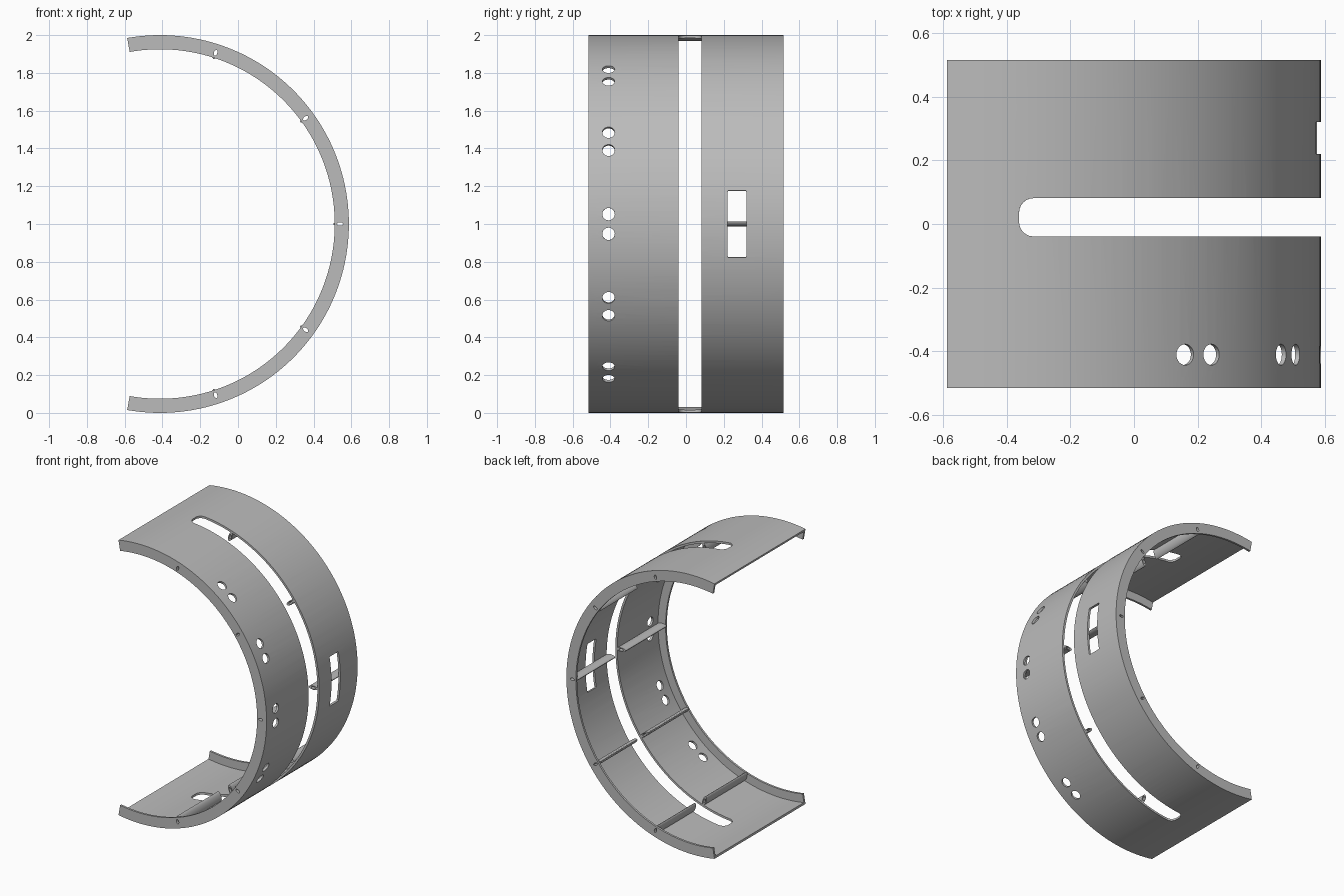
import bpy, bmesh
from math import sin, cos, pi, radians, sqrt
from mathutils import Vector

cube = bpy.data.objects.get("Cube")
if cube:
    bpy.data.objects.remove(cube, do_unlink=True)

AXIS_X, AXIS_Z = -0.413, 1.0      # axis of the curved shell
R_OUT, SKIN, R_FLANGE = 1.0, 0.015, 0.925
HALF_Y, HALF_ARC = 0.515, 100
SLOT_Y, SLOT_HALF, SLOT_ARC, CORNER = 0.021, 0.06, 87, 0.045
RIB_R = 0.953
RIB_ANGLES = [-72, -36, 0, 36, 72]

grey = bpy.data.materials.new("Matte grey")
grey.use_nodes = True
colour = (0.5, 0.5, 0.5, 1)
grey.diffuse_color = colour
grey.node_tree.nodes["Principled BSDF"].inputs["Base Color"].default_value = colour


def polar(r, degrees, y):
    a = radians(degrees)
    return Vector((AXIS_X + r * cos(a), y, AXIS_Z + r * sin(a)))


def loft(bm, rings):
    """Closed solid through a list of equal-length rings."""
    loops = [[bm.verts.new(p) for p in ring] for ring in rings]
    n = len(loops[0])
    faces = [bm.faces.new(loops[0]), bm.faces.new(loops[-1][::-1])]
    for a, b in zip(loops, loops[1:]):
        for i in range(n):
            j = (i + 1) % n
            faces.append(bm.faces.new((a[j], a[i], b[i], b[j])))
    bmesh.ops.recalc_face_normals(bm, faces=faces)


def make(name, bm):
    mesh = bpy.data.meshes.new(name)
    bm.to_mesh(mesh)
    bm.free()
    ob = bpy.data.objects.new(name, mesh)
    bpy.context.collection.objects.link(ob)
    mesh.materials.append(grey)
    return ob


def activate(ob):
    bpy.ops.object.select_all(action='DESELECT')
    ob.select_set(True)
    bpy.context.view_layer.objects.active = ob


def cut(ob, cutter):
    mod = ob.modifiers.new("Cut", 'BOOLEAN')
    mod.operation, mod.solver, mod.object = 'DIFFERENCE', 'EXACT', cutter
    activate(ob)
    bpy.ops.object.modifier_apply(modifier=mod.name)
    bpy.data.objects.remove(cutter, do_unlink=True)


def smooth(ob):
    activate(ob)
    bpy.ops.object.shade_smooth_by_angle(angle=radians(30))


def arc_box(bm, angles, y, half):
    """Curved box through the skin; half gives its half width at an angle."""
    rings = []
    for a in angles:
        h = half(a)
        rings.append([polar(r, a, y + s) for r, s in
                      ((0.95, -h), (1.06, -h), (1.06, h), (0.95, h))])
    loft(bm, rings)


def oval(angle, y, radial, tangential, count=20):
    """Ellipse across the y axis, centred on a rib."""
    centre = polar(RIB_R, angle, y)
    a = radians(angle)
    out, along = Vector((cos(a), 0, sin(a))), Vector((-sin(a), 0, cos(a)))
    return [centre + out * radial * cos(t) + along * tangential * sin(t)
            for t in (2 * pi * i / count for i in range(count))]


# Shell: channel section swept round the arc
bm = bmesh.new()
lip, skin = HALF_Y - SKIN, R_OUT - SKIN
section = [(R_OUT, -HALF_Y), (R_OUT, HALF_Y), (R_FLANGE, HALF_Y), (R_FLANGE, lip),
           (skin, lip), (skin, -lip), (R_FLANGE, -lip), (R_FLANGE, -HALF_Y)]
loft(bm, [[polar(r, a, y) for r, y in section]
          for a in range(-HALF_ARC, HALF_ARC + 1, 2)])
shell = make("curved_shell", bm)

# Openings cut through the shell
bm = bmesh.new()
corner_deg = CORNER * 180 / pi


def slot_half(a):
    d = max(0, abs(a) - (SLOT_ARC - corner_deg)) / corner_deg
    return SLOT_HALF - CORNER + CORNER * sqrt(max(0, 1 - d * d))


tips = [SLOT_ARC - corner_deg * (1 - sin(pi / 2 * i / 6)) for i in range(7)]
straight = list(range(-84, 85, 2))
arc_box(bm, [-t for t in tips[::-1]] + straight + tips, SLOT_Y, slot_half)
arc_box(bm, [-10.2, -10, -5, 0, 5, 10, 10.2], 0.27,
        lambda a: 0.05 if abs(a) < 10.1 else 0.045)

# Paired round holes near the front edge
for pair in (-52, -26, 0, 26, 52):
    for angle in (pair - 3, pair + 3):
        a = radians(angle)
        along = Vector((-sin(a), 0, cos(a)))
        loft(bm, [[polar(r, angle, -0.41 + 0.033 * cos(t)) + along * 0.033 * sin(t)
                   for t in (2 * pi * i / 24 for i in range(24))]
                  for r in (0.94, 1.06)])

# Oval holes through both end flanges
for angle in RIB_ANGLES:
    for side in (-1, 1):
        loft(bm, [oval(angle, side * y, 0.016, 0.009) for y in (0.49, 0.54)])
cut(shell, make("shell_cutter", bm))
smooth(shell)

# Hollow ribs inside the skin, interrupted by the slot
for name, y0, y1 in (("front_ribs", -lip - 0.002, SLOT_Y - SLOT_HALF),
                     ("back_ribs", SLOT_Y + SLOT_HALF, lip + 0.002)):
    bm, bore = bmesh.new(), bmesh.new()
    for angle in RIB_ANGLES:
        loft(bm, [oval(angle, y, 0.035, 0.014) for y in (y0, y1)])
        loft(bore, [oval(angle, y, 0.016, 0.009) for y in (y0 - 0.02, y1 + 0.02)])
    ribs = make(name, bm)
    cut(ribs, make("rib_cutter", bore))
    smooth(ribs)
